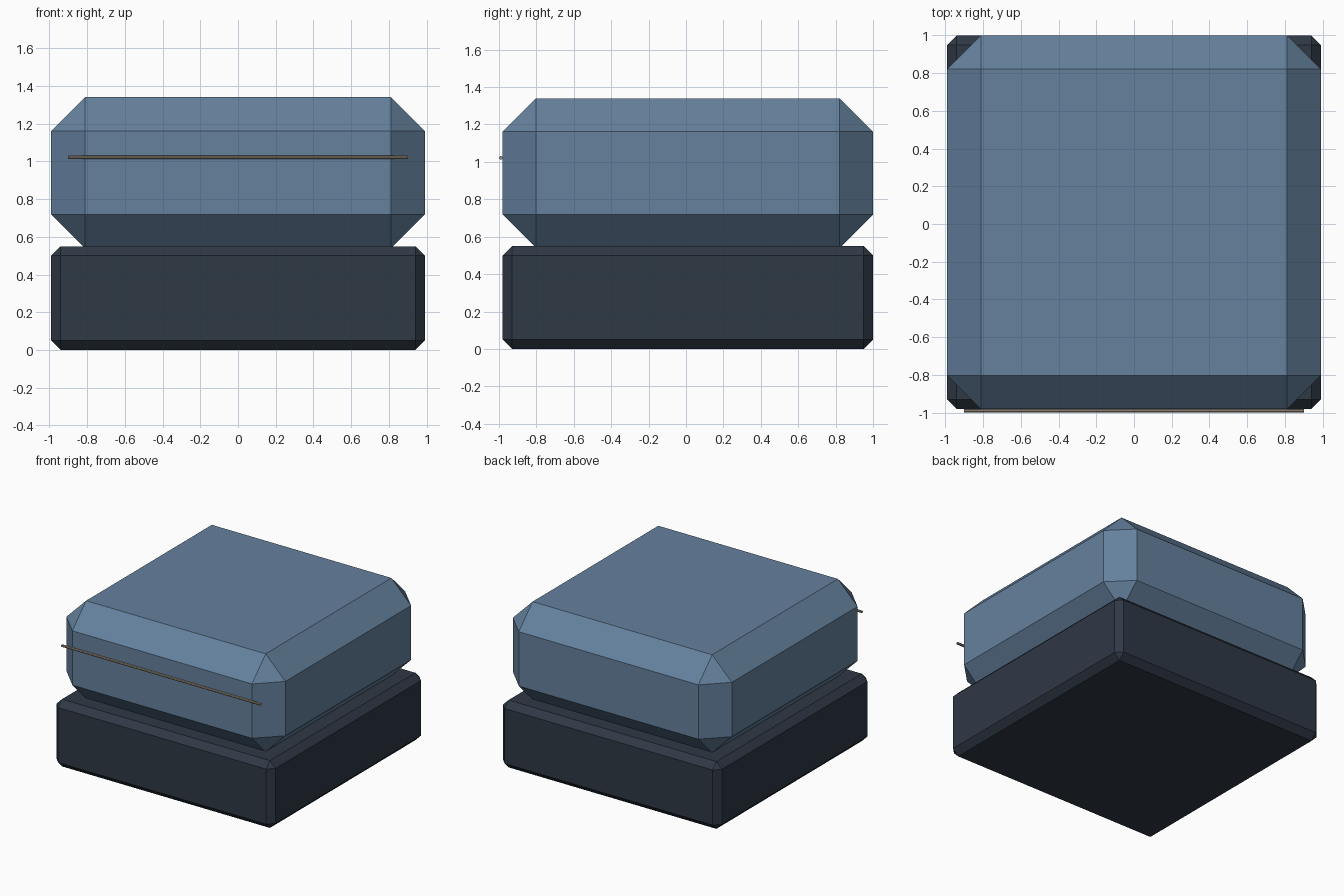
import bpy
from math import pi

if "Cube" in bpy.data.objects:
    bpy.data.objects.remove(bpy.data.objects["Cube"])


def paint(obj, name, rgb):
    mat = bpy.data.materials.new(name)
    mat.diffuse_color = (*rgb, 1)
    mat.use_nodes = True
    mat.node_tree.nodes["Principled BSDF"].inputs["Base Color"].default_value = mat.diffuse_color
    obj.data.materials.append(mat)


def chamfered_block(name, z0, z1, chamfer, mat):
    """Box spanning the footprint, every edge cut by one flat chamfer."""
    bpy.ops.mesh.primitive_cube_add(size=1, location=(0, 0.01, (z0 + z1) / 2))
    obj = bpy.context.object
    obj.name = name
    obj.scale = (1.98, 1.98, z1 - z0)
    bpy.ops.object.transform_apply(location=False, rotation=False, scale=True)
    bevel = obj.modifiers.new("chamfer", "BEVEL")
    bevel.width = chamfer
    bevel.segments = 1
    bevel.limit_method = "NONE"
    paint(obj, *mat)
    return obj


# Upholstered base and the plumper seat cushion on top
chamfered_block("base", 0, 0.55, 0.05, ("dark_fabric", (0.028, 0.04, 0.06)))
chamfered_block("seat_cushion", 0.54, 1.34, 0.178, ("blue_fabric", (0.13, 0.22, 0.34)))

# Thin piping along the front of the cushion
bpy.ops.mesh.primitive_cylinder_add(vertices=8, radius=0.01, depth=1.8,
                                    location=(0, -0.99, 1.022), rotation=(0, pi / 2, 0))
piping = bpy.context.object
piping.name = "front_piping"
paint(piping, "piping_fabric", (0.35, 0.29, 0.22))
